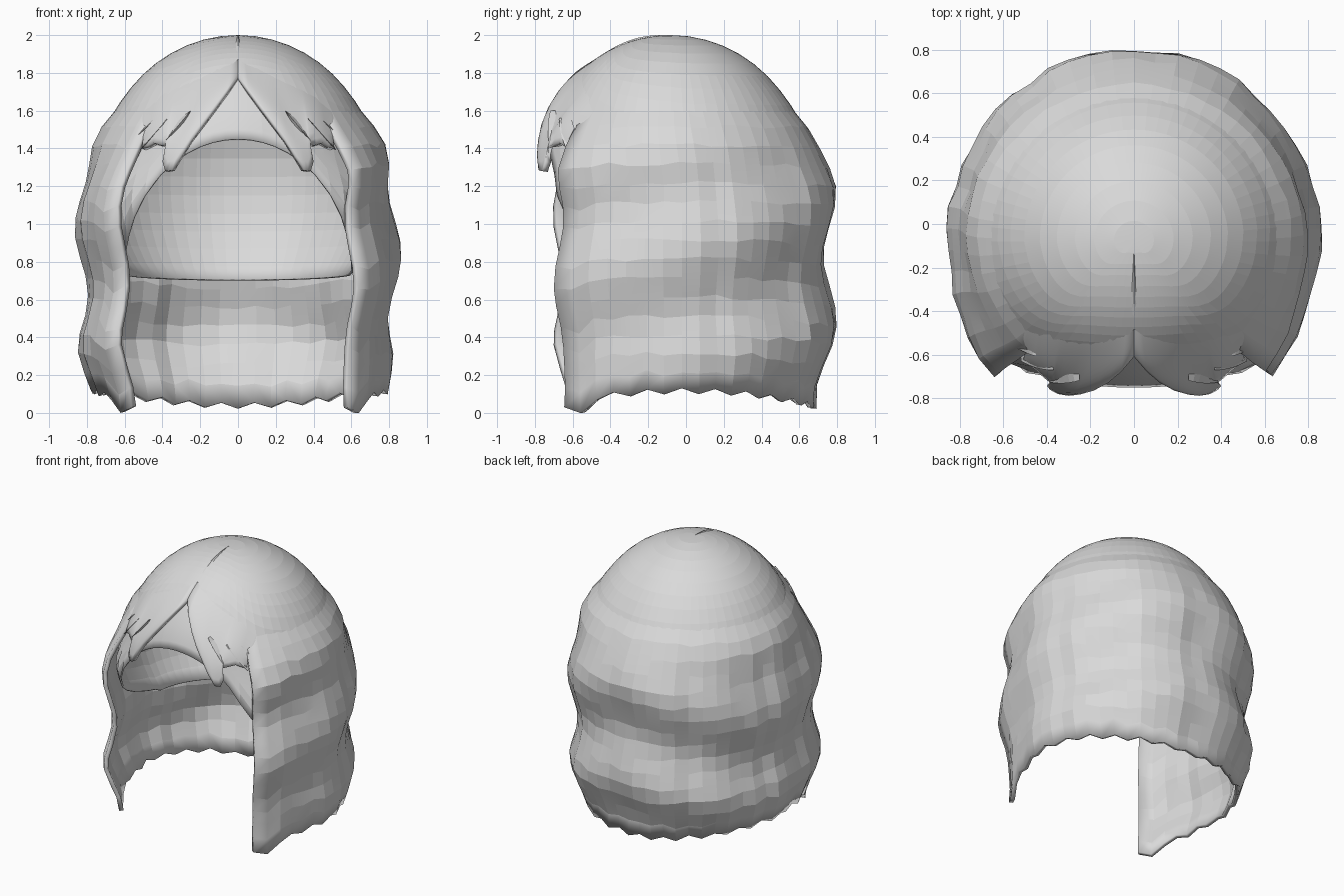
import bpy, bmesh, math, random
from math import sin, cos, pi, sqrt, radians, exp

random.seed(4)
cube = bpy.data.objects.get("Cube")
if cube:
    bpy.data.objects.remove(cube)

hair = bpy.data.materials.new("light grey hair")
hair.use_nodes = True
hair.diffuse_color = (0.7, 0.7, 0.7, 1)
hair.node_tree.nodes["Principled BSDF"].inputs["Base Color"].default_value = (0.7, 0.7, 0.7, 1)

CY, CZ, R, H = -0.08, 1.22, 0.74, 0.78   # centre and radii of the dome


def smooth(lo, hi, v):
    t = min(max((v - lo) / (hi - lo), 0), 1)
    return t * t * (3 - 2 * t)


def mix(p, q, t):
    return p + (q - p) * t


def along(points, t):
    """Point on a polyline, t from 0 to 1 spread evenly over its segments."""
    f = t * (len(points) - 1)
    i = min(int(f), len(points) - 2)
    return [mix(p, q, f - i) for p, q in zip(points[i], points[i + 1])]


def sheet(name, rows, closed=False, thickness=0.0, soft=None):
    """Mesh sheet from equal rows of points, optionally given thickness."""
    n = len(rows[0])
    bm = bmesh.new()
    grid = [[bm.verts.new(p) for p in row] for row in rows]
    for lower, upper in zip(grid, grid[1:]):
        for c in range(n if closed else n - 1):
            d = (c + 1) % n
            bm.faces.new((lower[c], lower[d], upper[d], upper[c]))
    bmesh.ops.remove_doubles(bm, verts=bm.verts, dist=0.0002)
    mesh = bpy.data.meshes.new(name)
    bm.to_mesh(mesh)
    bm.free()
    mesh.materials.append(hair)
    ob = bpy.data.objects.new(name, mesh)
    bpy.context.collection.objects.link(ob)
    bpy.context.view_layer.objects.active = ob
    ob.select_set(True)
    if soft:
        bpy.ops.object.shade_smooth_by_angle(angle=radians(soft))
    ob.select_set(False)
    if thickness:
        mod = ob.modifiers.new("thickness", "SOLIDIFY")
        mod.thickness = thickness
        mod.offset = -1


# Dome cap: angle a runs from the front (0) round the +x side to the back (pi)
def section(z):
    return sqrt(max(1 - ((z - CZ) / H) ** 2, 0))


def cap_point(a, z):
    d = math.degrees(min(a, 2 * pi - a))
    f = 1 - 0.05 * exp(-(d / 35) ** 2) * (1 - smooth(1.65, 1.95, z))
    f += 0.1 * exp(-((d - 48) / 18) ** 2) * (1 - smooth(1.1, 1.4, z))
    f += 0.04 * smooth(55, 100, d) * (1 - smooth(1.35, 1.75, z))
    r = R * f * section(z)
    return (r * sin(a), CY - r * cos(a), z)


def cap_rim(a):
    """Height of the cap's lower edge: face arch in front, nearly level behind."""
    base = 0.73 + 0.03 * min(cos(a), 0)
    if cos(a) < 0:
        return base
    lo, hi = base, 1.46
    for _ in range(25):
        z = (lo + hi) / 2
        x = cap_point(a, z)[0]
        arch = base + 0.72 * sqrt(max(1 - (x / 0.61) ** 2, 0))
        lo, hi = (z, hi) if arch > z else (lo, z)
    return lo


cap_rows = []
for i in range(19):
    row = []
    for j in range(64):
        a = 2 * pi * j / 64
        start = math.asin((cap_rim(a) - CZ) / H)
        row.append(cap_point(a, CZ + H * sin(mix(start, pi / 2, i / 18))))
    cap_rows.append(row)
sheet("cap", cap_rows, closed=True, thickness=0.012, soft=4)


# Wavy curtain of long hair round the sides and back
COLS, ROWS = 40, 16
START = radians(43.5)
fold = [random.uniform(-0.013, 0.013) for _ in range(COLS + 1)]


def crest(a):
    """Height of a wave crest at angle a: climbs towards the back."""
    d = math.degrees(a)
    right = [(0.68,), (0.93,), (1.2,)]
    left = [(1.05,), (0.94,), (1.2,)]
    if d <= 180:
        return along(right, max(d - 44, 0) / 136)[0]
    return along(left, max(316 - d, 0) / 136)[0]


def curtain_point(a, z, j):
    front = max(cos(a), 0)
    wave = 0.036 * cos(2 * pi * (z - crest(a)) / 0.7) * mix(0.6, 1, smooth(0.2, 0.45, z))
    tuck = 0.06 * (1 - smooth(0.05, 0.4, z))
    flare = 1 + 0.18 * front ** 2
    rx = 0.82 * flare + wave - tuck + fold[j]
    ry = 0.805 * flare + wave - tuck + fold[j]
    # The upper part settles onto the dome and ends just beneath it
    blend = smooth(1.15, 1.58, z)
    cx, cy, _ = cap_point(a, z)
    sink = 1.02 - 0.045 * smooth(1.5, 1.7, z)
    return (mix(rx * sin(a), cx * sink, blend),
            mix(-0.04 - ry * cos(a), CY + (cy - CY) * sink, blend), z)


curtain_rows = []
for i in range(ROWS + 1):
    t = i / ROWS
    row = []
    for j in range(COLS + 1):
        a = mix(START, 2 * pi - START, j / COLS)
        y = -0.04 - 0.75 * cos(a)
        low = 0.115 - 0.155 * y * y
        tooth = 0.015 if j % 2 else -0.015
        if j in (0, COLS):
            low, tooth = 0.03, 0
        elif j in (1, COLS - 1):
            low, tooth = 0.0, 0
        z = mix(low, 1.72, t) + tooth * (1 - t) ** 8
        if 0 < i < ROWS:
            z += random.uniform(-0.012, 0.012)
        row.append(curtain_point(a, z, j))
    curtain_rows.append(row)
sheet("long_hair", curtain_rows, thickness=0.03, soft=4)


# Swept fringe: two halves that part in a V over the forehead
def on_dome(x, z, lift):
    r = (R + lift) * section(z)
    return (x, CY - sqrt(max(r * r - x * x, 0)), z)


inner = [(0, 1.78), (0.12, 1.615), (0.25, 1.44), (0.35, 1.285), (0.385, 1.28),
         (0.40, 1.33), (0.385, 1.41), (0.45, 1.43), (0.51, 1.40),
         (0.50, 1.47), (0.56, 1.47), (0.60, 1.54)]
for side, label in ((1, "left"), (-1, "right")):
    rows = []
    for k in range(13):
        v = k / 12
        row = []
        for c in range(len(inner) * 2 - 1):
            u = c / (len(inner) * 2 - 2)
            bx, bz = along(inner, u)
            tx, tz = 0.62 * u, 1.93 - 0.35 * u * u
            swell = mix(0.6, 1, smooth(0, 0.3, u)) * smooth(0.1, 0.9, v)
            lift = -0.02 + (0.068 - 0.06 * u ** 3) * swell
            x, y, z = on_dome(mix(tx, bx, v), mix(tz, bz, v), lift)
            row.append((side * x, y, z))
        rows.append(row if side > 0 else row[::-1])
    # Rows run downwards, so flip them to face the front
    sheet(label + "_fringe", rows[::-1], thickness=0.035, soft=25)

# Slim loose strands lying on the fringe, each with its own lift
strands = [((0.25, 1.60), (0.385, 1.44), 0.045), ((0.37, 1.56), (0.52, 1.39), 0.035),
           ((0.45, 1.55), (0.54, 1.46), 0.025)]
for side, label in ((1, "left"), (-1, "right")):
    for n, (p, q, top) in enumerate(strands):
        rows = []
        for w, h in ((-1, top - 0.03), (0, top), (1, top - 0.03)):
            row = []
            for k in range(7):
                t = k / 6
                half = 0.013 * sin(pi * t) * w
                x, y, z = on_dome(mix(p[0], q[0], t) + half, mix(p[1], q[1], t) + half, h)
                row.append((side * x, y, z))
            rows.append(row if side < 0 else row[::-1])
        sheet(f"{label}_strand_{n + 1}", rows)

# Short parting ridge on the crown
ridge = []
for w in (-1, 0, 1):
    row = []
    for k in range(7):
        t = k / 6
        y = mix(-0.1, -0.42, t)
        x = 0.022 * t * w
        z = CZ + H * sqrt(1 - (x * x + (y - CY) ** 2) / R ** 2)
        row.append((x, y, z + (0.008 * sin(pi * t) if w == 0 else -0.004)))
    ridge.append(row)
sheet("parting", ridge[::-1])
